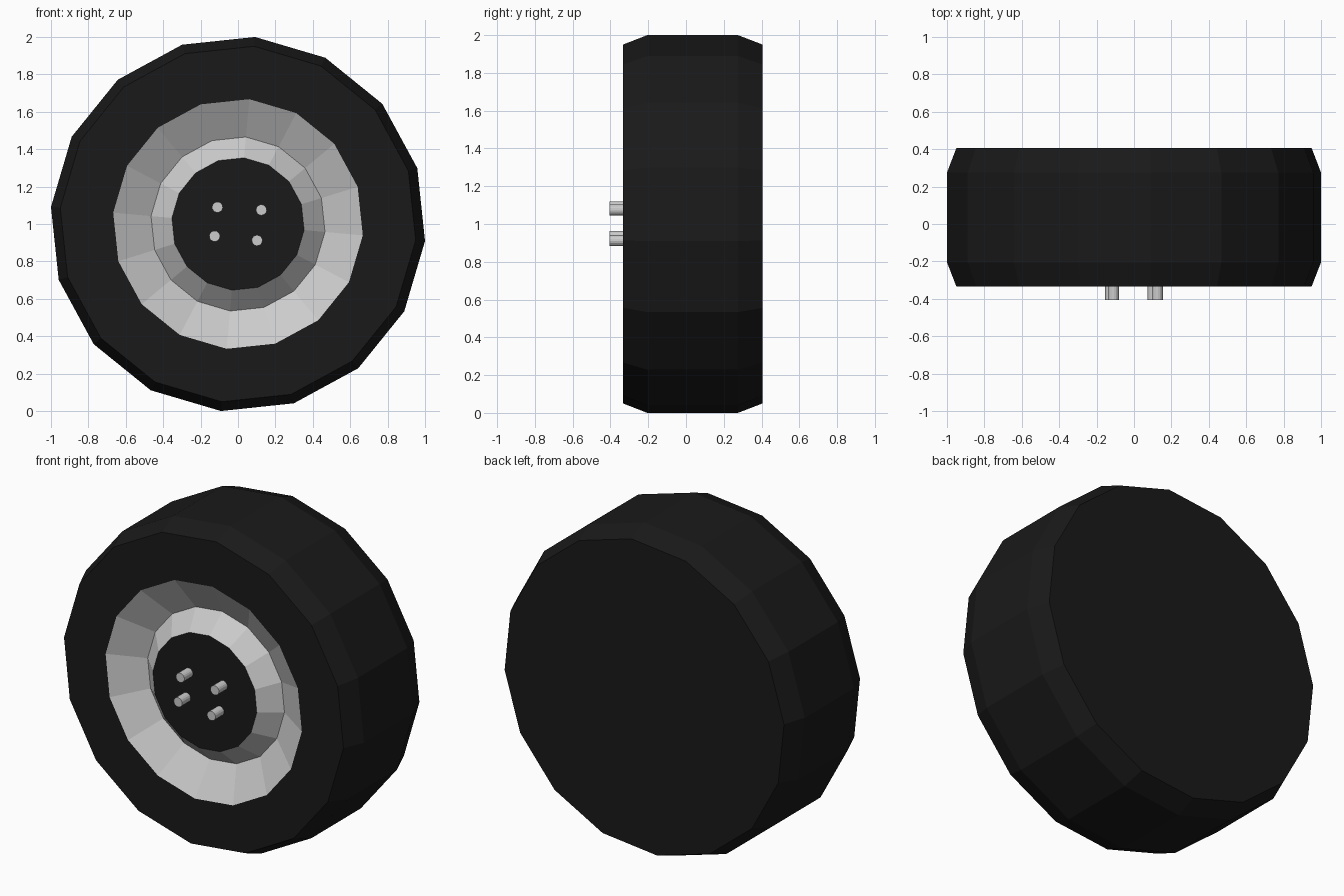
import bpy, bmesh
from math import cos, sin, radians, tau

if "Cube" in bpy.data.objects:
    bpy.data.objects.remove(bpy.data.objects["Cube"])


def material(name, value):
    mat = bpy.data.materials.new(name)
    mat.diffuse_color = (value, value, value, 1)
    mat.use_nodes = True
    mat.node_tree.nodes["Principled BSDF"].inputs["Base Color"].default_value = mat.diffuse_color
    return mat


def lathe(name, profile, centre=(0, 1), sides=16, front_cap=False, back_cap=False, mat=None):
    """Spin (radius, y) points around a horizontal y axis through centre (x, z)."""
    bm = bmesh.new()
    rings = []
    for r, y in profile:
        ring = []
        for k in range(sides):
            a = radians(-5.2) + tau * k / sides
            ring.append(bm.verts.new((centre[0] + r * cos(a), y, centre[1] + r * sin(a))))
        rings.append(ring)
    for a, b in zip(rings, rings[1:]):
        for k in range(sides):
            n = (k + 1) % sides
            bm.faces.new((a[k], b[k], b[n], a[n]))
    if front_cap:
        bm.faces.new(rings[0])
    if back_cap:
        bm.faces.new(rings[-1][::-1])
    mesh = bpy.data.meshes.new(name)
    bm.to_mesh(mesh)
    bm.free()
    obj = bpy.data.objects.new(name, mesh)
    bpy.context.collection.objects.link(obj)
    if mat:
        mesh.materials.append(mat)
    return obj


black = material("black_rubber", 0.01)

# Tyre with chamfered shoulders and a closed back
lathe("tyre", [(0.67, -0.333), (0.954, -0.333), (1.004, -0.205), (1.004, 0.275), (0.954, 0.405)],
      back_cap=True, mat=black)

# Dished rim: raised cone around the hub, then the funnel out to the tyre
lathe("rim", [(0.355, -0.322), (0.467, -0.213), (0.67, -0.333)])

# Hub plate
lathe("hub_plate", [(0.355, -0.322)], front_cap=True, mat=black)

# Wheel bolts
for i, c in enumerate([(-0.11, 1.09), (0.125, 1.075), (-0.125, 0.935), (0.102, 0.912)]):
    lathe(f"bolt_{i + 1}", [(0.029, -0.405), (0.029, -0.30)], centre=c,
          front_cap=True, back_cap=True)
